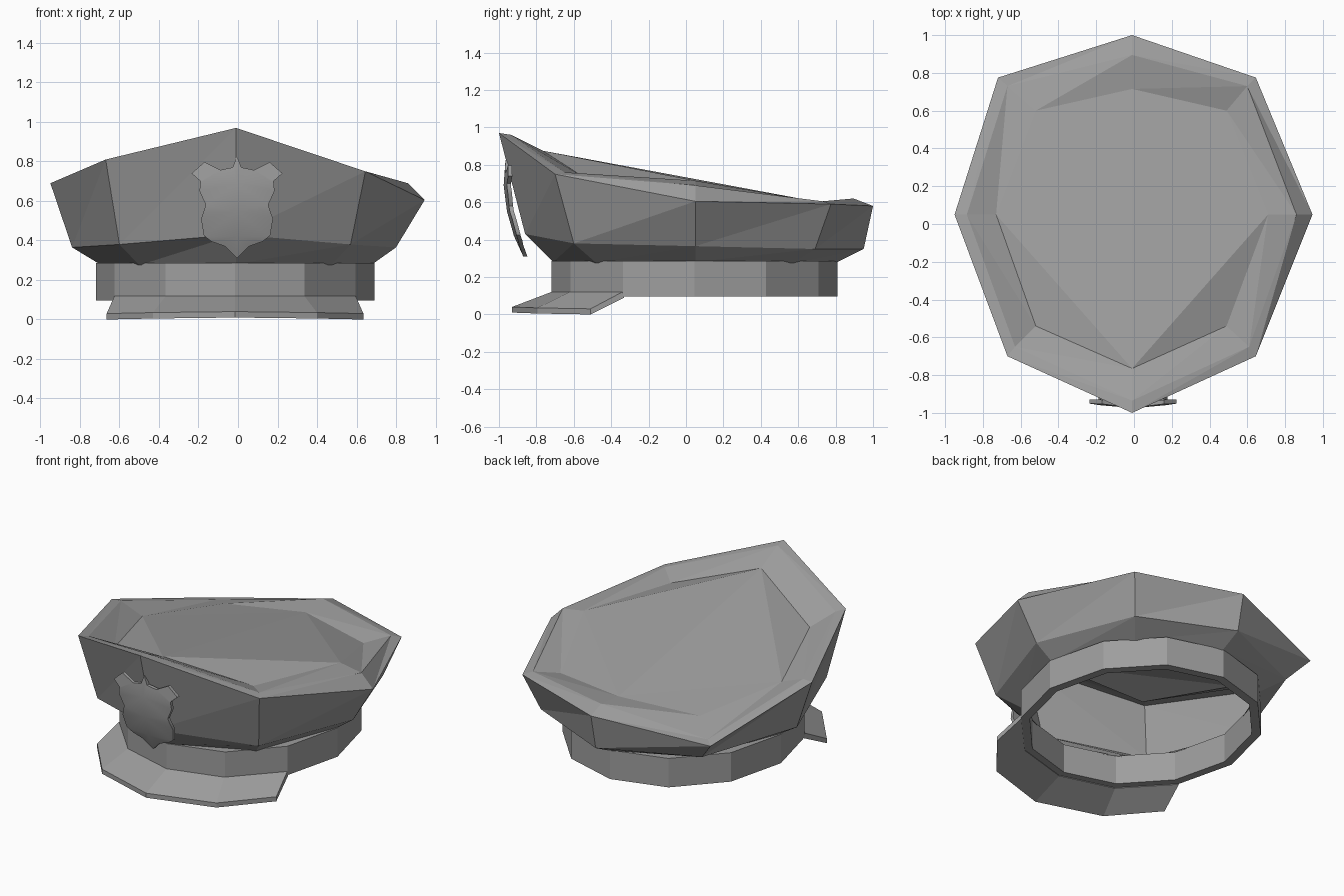
import bpy, bmesh
from math import sin, cos, pi, radians

if "Cube" in bpy.data.objects:
    bpy.data.objects.remove(bpy.data.objects["Cube"])

grey = bpy.data.materials.new("dark_grey")
grey.diffuse_color = (.34, .34, .34, 1)
grey.use_nodes = True
grey.node_tree.nodes["Principled BSDF"].inputs["Base Color"].default_value = grey.diffuse_color


def finish(name, bm):
    mesh = bpy.data.meshes.new(name)
    bm.to_mesh(mesh)
    bm.free()
    mesh.materials.append(grey)
    obj = bpy.data.objects.new(name, mesh)
    bpy.context.collection.objects.link(obj)
    return obj


def make(name, verts, faces):
    bm = bmesh.new()
    vs = [bm.verts.new(v) for v in verts]
    for f in faces:
        bm.faces.new([vs[i] for i in f])
    bmesh.ops.recalc_face_normals(bm, faces=bm.faces)
    return finish(name, bm)


def bridge(a, b, n, closed=True):
    return [(a + i, a + (i + 1) % n, b + (i + 1) % n, b + i)
            for i in range(n if closed else n - 1)]


def split(quads):
    return [t for a, b, c, d in quads for t in ((a, b, c), (a, c, d))]


# Crown: lopsided eight-sided rings, each starting at the front and going round by the right
N = 8
rings = [
    [(-.01, -.71, .28), (.47, -.48, .275), (.68, .05, .28), (.47, .57, .275),
     (-.01, .81, .28), (-.49, .57, .275), (-.70, .05, .28), (-.50, -.48, .275)],
    [(-.01, -.86, .43), (.57, -.60, .38), (.80, .05, .365), (.57, .69, .35),
     (-.01, .95, .35), (-.60, .69, .35), (-.84, .05, .365), (-.60, -.60, .38)],
    [(-.01, -1.0, .97), (.645, -.70, .75), (.945, .05, .605), (.645, .775, .59),
     (-.01, 1.0, .58), (-.72, .775, .485), (-.95, .05, .69), (-.67, -.70, .81)],
    [(-.01, -.935, .96), (.61, -.65, .76), (.86, .05, .69), (.60, .73, .605),
     (-.01, .895, .62), (-.67, .73, .50), (-.885, .05, .695), (-.63, -.65, .80)],
    [(-.01, -.765, .875), (.49, -.54, .73), (.71, .05, .715), (.49, .60, .575),
     (-.01, .715, .60), (-.52, .60, .565), (-.73, .05, .635), (-.52, -.54, .71)],
]
faces = [f for k in range(4) for f in split(bridge(k * N, k * N + N, N))]
# Sunken top: front shoulders folded down beside two main panels
faces += [(32, 33, 34), (32, 38, 39), (32, 34, 36), (34, 35, 36), (32, 36, 38), (36, 37, 38)]
make("crown", [v for r in rings for v in r], faces)

# Headband: twelve-sided hollow ring
M = 12


def oval(rx, ry, z):
    return [(-.015 + rx * cos(2 * pi * i / M), .045 + ry * sin(2 * pi * i / M), z)
            for i in range(M)]


verts = oval(.705, .765, .095) + oval(.705, .765, .285) + oval(.65, .71, .285) + oval(.65, .71, .095)
make("headband", verts,
     [f for k in range(4) for f in bridge(k * M, (k + 1) % 4 * M, M)])

# Visor: sloping strip with thickness round the front of the band
inner = [(-.61, -.34), (-.35, -.62), (0, -.72), (.35, -.62), (.61, -.34)]
outer = [(-.65, -.51, .03), (-.415, -.795, .035), (0, -.93, .04), (.415, -.795, .035), (.65, -.51, .03)]
verts = [(x - .015, y, .12) for x, y in inner] + [(x - .015, y, z) for x, y, z in outer]
verts += [(x, y, z - .03) for x, y, z in verts[5:]] + [(x - .015, y + .01, .09) for x, y in inner]
faces = [f for k in range(4) for f in bridge(k * 5, (k + 1) % 4 * 5, 5, False)]
faces += [(0, 5, 10, 15), (4, 9, 14, 19)]
make("visor", verts, faces)

# Badge: mirrored shield outline, extruded, sliced and bent to a bowed surface
half = [(.022, .77), (.085, .757), (.165, .797), (.23, .74), (.185, .70), (.19, .65),
        (.158, .58), (.182, .51), (.168, .425), (.13, .395), (.06, .37)]
outline = [(0, .827)] + half + [(0, .31)] + [(-x, z) for x, z in reversed(half)]
bm = bmesh.new()
face = bm.faces.new([bm.verts.new((x, 0, z)) for x, z in outline])
ext = bmesh.ops.extrude_face_region(bm, geom=[face])
bmesh.ops.translate(bm, vec=(0, .022, 0),
                    verts=[g for g in ext["geom"] if isinstance(g, bmesh.types.BMVert)])
cuts = [((0, 0, 0), (1, 0, 0))] + [((0, 0, z), (0, 0, 1)) for z in (.42, .55, .69)]
for co, no in cuts:
    bmesh.ops.bisect_plane(bm, geom=bm.verts[:] + bm.edges[:] + bm.faces[:], plane_co=co, plane_no=no)
bow = [(.31, -.87), (.42, -.92), (.55, -.957), (.69, -.975), (.83, -.965)]
for v in bm.verts:
    for (z0, y0), (z1, y1) in zip(bow, bow[1:]):
        if z0 - 1e-4 <= v.co.z <= z1 + 1e-4:
            v.co.y += y0 + (y1 - y0) * (v.co.z - z0) / (z1 - z0) + .09 * abs(v.co.x)
            break
    v.co.x -= .005
bmesh.ops.triangulate(bm, faces=bm.faces)
bmesh.ops.recalc_face_normals(bm, faces=bm.faces)
badge = finish("badge", bm)
bpy.context.view_layer.objects.active = badge
badge.select_set(True)
bpy.ops.object.shade_smooth_by_angle(angle=radians(40))
